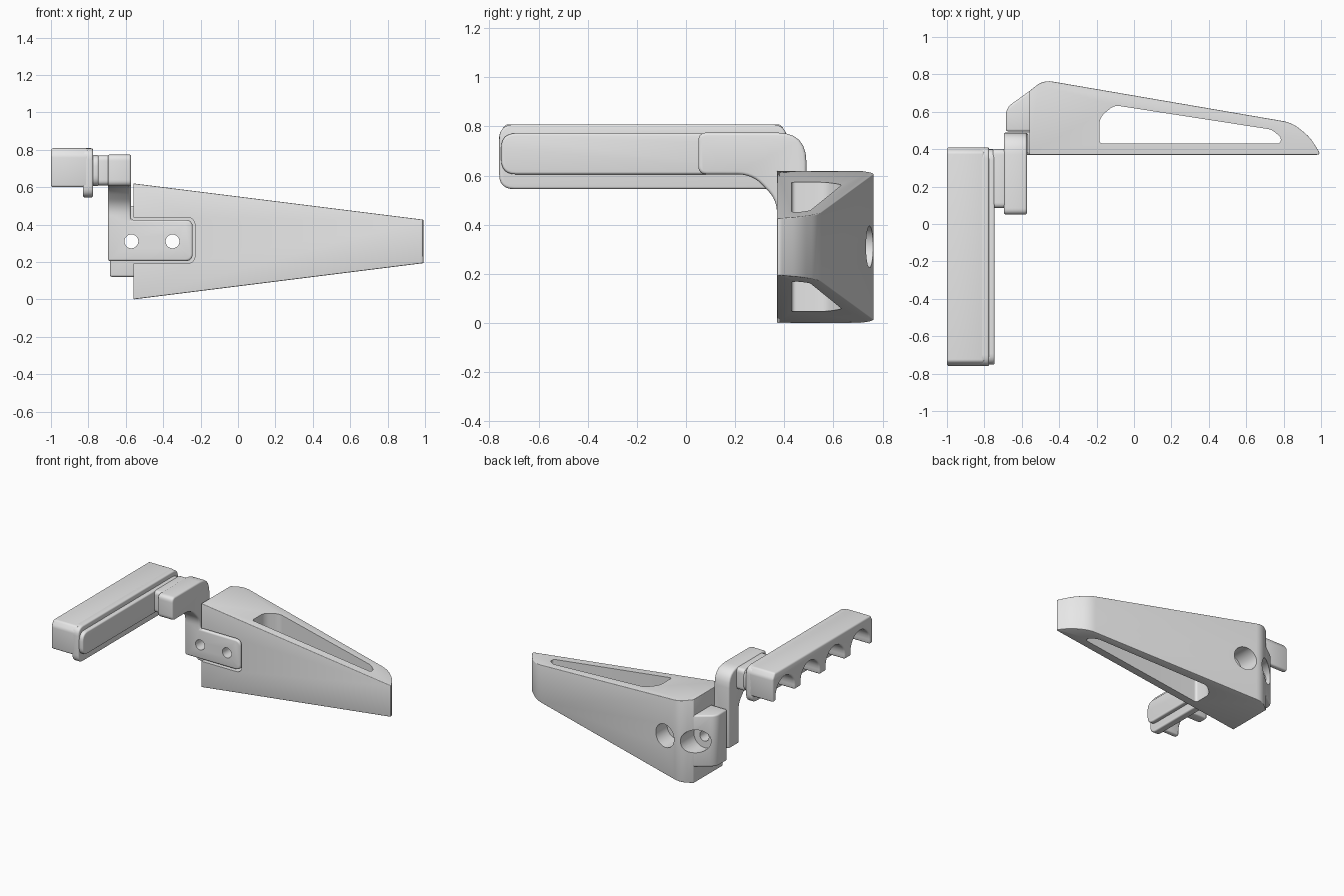
import bpy, bmesh, math
from mathutils import Vector

if "Cube" in bpy.data.objects:
    bpy.data.objects.remove(bpy.data.objects["Cube"])

grey = bpy.data.materials.new("grey plastic")
grey.diffuse_color = (0.8, 0.8, 0.8, 1)
grey.use_nodes = True
grey.node_tree.nodes["Principled BSDF"].inputs["Base Color"].default_value = grey.diffuse_color


def rounded(corners, steps=6):
    """Outline from (a, b, radius) corners, each filleted."""
    out, n = [], len(corners)
    for i, (a, b, r) in enumerate(corners):
        p = Vector((a, b))
        if r == 0:
            out.append(p)
            continue
        p0 = p + (Vector(corners[i - 1][:2]) - p).normalized() * r
        p1 = p + (Vector(corners[(i + 1) % n][:2]) - p).normalized() * r
        for k in range(steps + 1):
            t = k / steps
            out.append(p0 * (1 - t) ** 2 + p * 2 * t * (1 - t) + p1 * t * t)
    return out


def rect(a0, b0, a1, b1, r):
    return rounded([(a0, b0, r), (a1, b0, r), (a1, b1, r), (a0, b1, r)])


def prism(name, pts, axis, lo, hi):
    """Extrude a 2D outline along an axis; lo/hi may be functions of the point."""
    def place(p, h):
        h = h(p) if callable(h) else h
        return {'x': (h, p[0], p[1]), 'y': (p[0], h, p[1]), 'z': (p[0], p[1], h)}[axis]
    bm = bmesh.new()
    a = [bm.verts.new(place(p, lo)) for p in pts]
    b = [bm.verts.new(place(p, hi)) for p in pts]
    bm.faces.new(a)
    bm.faces.new(b)
    for i in range(len(pts)):
        j = (i + 1) % len(pts)
        bm.faces.new((a[i], a[j], b[j], b[i]))
    bmesh.ops.recalc_face_normals(bm, faces=bm.faces)
    me = bpy.data.meshes.new(name)
    bm.to_mesh(me)
    bm.free()
    me.materials.append(grey)
    ob = bpy.data.objects.new(name, me)
    bpy.context.collection.objects.link(ob)
    return ob


def activate(ob):
    bpy.ops.object.select_all(action='DESELECT')
    ob.select_set(True)
    bpy.context.view_layer.objects.active = ob


def modify(ob, kind, **props):
    activate(ob)
    m = ob.modifiers.new("step", kind)
    for k, v in props.items():
        setattr(m, k, v)
    bpy.ops.object.modifier_apply(modifier=m.name)


def bevel(ob, width):
    modify(ob, 'BEVEL', width=width, segments=3, limit_method='ANGLE',
           angle_limit=math.radians(32))


def boolean(ob, other, op='DIFFERENCE'):
    modify(ob, 'BOOLEAN', object=other, operation=op, solver='EXACT')


def circle(x, z, r, n=40):
    return [(x + r * math.cos(math.tau * i / n), z + r * math.sin(math.tau * i / n))
            for i in range(n)]


# Tapered wedge body
def half(p):
    return 0.31 - 0.125 * (p[0] + 0.56)


body = prism("wedge_body", rounded([
    (-0.56, 0.37, 0), (1.0, 0.37, 0.025), (0.94, 0.465, 0.04), (0.845, 0.542, 0.05),
    (-0.485, 0.77, 0.05), (-0.56, 0.71, 0)]), 'z',
    lambda p: 0.31 - half(p), lambda p: 0.31 + half(p))
bevel(body, 0.016)

# Side block carrying the outer screw
block = prism("screw_block", rounded([
    (-0.685, 0.495, 0), (-0.5, 0.495, 0), (-0.5, 0.72, 0), (-0.56, 0.71, 0),
    (-0.685, 0.62, 0.04)]), 'z', 0.12, 0.50)
bevel(block, 0.012)

# Bent bracket: arm plus flush mounting plate
bracket = prism("bracket", rounded([
    (0.05, 0.605, 0.035), (0.27, 0.605, 0.06), (0.37, 0.50, 0.05), (0.37, 0.205, 0),
    (0.49, 0.205, 0), (0.49, 0.775, 0.12), (0.05, 0.775, 0.035)]), 'x', -0.695, -0.572)
plate = prism("plate", rounded([
    (-0.695, 0.205, 0), (-0.242, 0.205, 0.04), (-0.242, 0.425, 0.04), (-0.695, 0.425, 0)]),
    'y', 0.37, 0.49)
boolean(bracket, plate, 'UNION')
modify(bracket, 'DECIMATE', decimate_type='DISSOLVE', angle_limit=math.radians(1))
bevel(bracket, 0.012)

# Cutters: triangular window, plate recess, screw holes and counterbores
window = prism("window_cutter", rounded([
    (-0.185, 0.43, 0.02), (0.785, 0.43, 0.02), (0.785, 0.465, 0.015), (0.735, 0.505, 0.02),
    (-0.105, 0.635, 0.03), (-0.185, 0.57, 0.04)]), 'z', -0.2, 1)
recess = prism("recess_cutter", rect(-0.8, 0.192, -0.23, 0.438, 0.045), 'y', 0.2, 0.492)
holes = []
for x in (-0.57, -0.35):
    holes.append(prism("hole_cutter", circle(x, 0.31, 0.037), 'y', 0.2, 1))
    holes.append(prism("counterbore_cutter", circle(x, 0.31, 0.085), 'y', 0.6, 1))
for cutter in [window, recess] + holes:
    boolean(body, cutter)
for cutter in holes:
    boolean(block, cutter)
for cutter in holes[::2]:
    boolean(bracket, cutter)
for cutter in [plate, window, recess] + holes:
    bpy.data.objects.remove(cutter)

# Clip bar with four arches open on the underside
pitch, r = 1.17 / 4, 0.108
outline = [(0.41, 0.60)]
for k in range(4):
    c = 0.41 - pitch * (k + 0.5)
    outline.append((c + r, 0.60))
    for i in range(15):
        a = math.pi * i / 14
        outline.append((c + r * math.cos(a), 0.635 + r * math.sin(a)))
    outline.append((c - r, 0.60))
outline += [(-0.76, 0.60), (-0.76, 0.77), (-0.735, 0.808), (0.385, 0.808), (0.41, 0.77)]
bar = prism("clip_bar", outline, 'x', -1.0, -0.80)
bevel(bar, 0.012)

# Lip, raised pad and connector stacked beside the bar
lip = prism("clip_lip", rect(-0.76, 0.545, 0.41, 0.808, 0.06), 'x', -0.83, -0.775)
pad = prism("clip_pad", rect(-0.752, 0.605, 0.40, 0.772, 0.06), 'x', -0.785, -0.745)
connector = prism("connector", rect(0.085, 0.61, 0.40, 0.77, 0.03), 'x', -0.755, -0.68)
for ob in (lip, pad, connector):
    bevel(ob, 0.01)

for ob in (body, block, bracket, bar, lip, pad, connector):
    activate(ob)
    bpy.ops.object.shade_smooth_by_angle(angle=math.radians(32))
